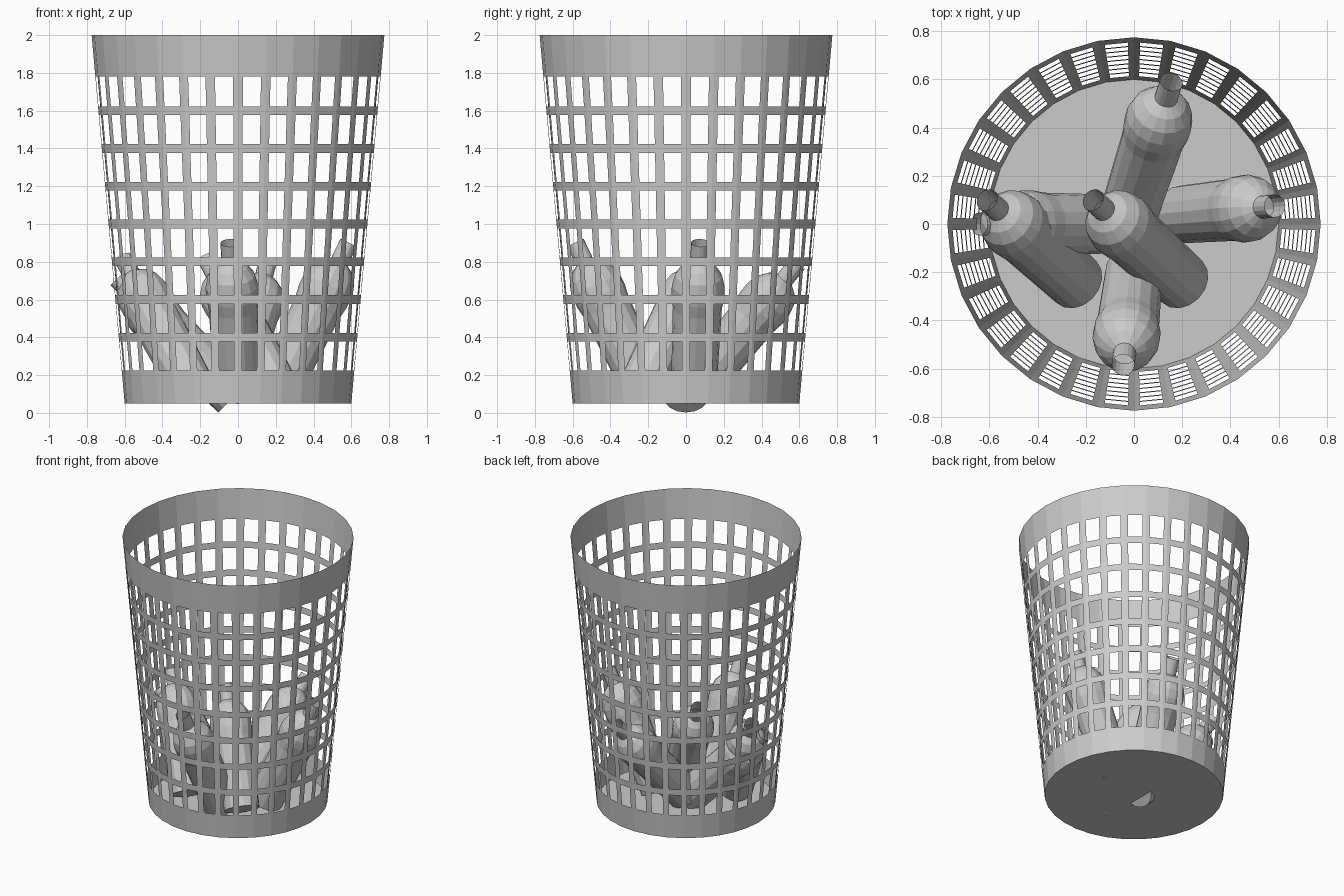
import bpy, bmesh, math
from mathutils import Vector

cube = bpy.data.objects.get("Cube")
if cube:
    bpy.data.objects.remove(cube, do_unlink=True)

grey = bpy.data.materials.new("plain_grey")
grey.use_nodes = True
colour = (0.6, 0.6, 0.6, 1)
grey.diffuse_color = colour
grey.node_tree.nodes["Principled BSDF"].inputs["Base Color"].default_value = colour


def finish(name, bm):
    bmesh.ops.remove_doubles(bm, verts=bm.verts, dist=0.0005)
    mesh = bpy.data.meshes.new(name)
    bm.to_mesh(mesh)
    bm.free()
    mesh.materials.append(grey)
    obj = bpy.data.objects.new(name, mesh)
    bpy.context.collection.objects.link(obj)
    return obj


SIDES = 32
FLOOR, RIM = 0.05, 2.0


def wall_point(side, fraction, z):
    """Point on the tapered wall, a fraction of the way across a flat side."""
    radius = 0.6 + 0.175 * (z - FLOOR) / (RIM - FLOOR)
    a, b = (Vector((math.cos(t), math.sin(t), 0)) * radius
            for t in (math.tau * side / SIDES, math.tau * (side + 1) / SIDES))
    return a.lerp(b, fraction) + Vector((0, 0, z))


# Basket wall: solid bands at the ends, a grid of openings between
levels = [FLOOR, 0.225]
for i in range(7):
    bar = 0.4 + 0.2 * i
    levels += [bar - 0.023, bar + 0.023]
levels += [1.782, RIM]
columns = [0, 0.175, 0.825, 1]
bm = bmesh.new()
for side in range(SIDES):
    for row in range(len(levels) - 1):
        for col in range(3):
            if row % 2 == 1 and col == 1:
                continue
            z0, z1 = levels[row], levels[row + 1]
            f0, f1 = columns[col], columns[col + 1]
            corners = [(f0, z0), (f1, z0), (f1, z1), (f0, z1)]
            bm.faces.new([bm.verts.new(wall_point(side, f, z)) for f, z in corners])
finish("basket_wall", bm)

# Basket floor
bm = bmesh.new()
bm.faces.new([bm.verts.new(wall_point(s, 0, FLOOR)) for s in reversed(range(SIDES))])
finish("basket_floor", bm)

# Bottle outline: radius, height; the neck is left open
OUTLINE = [(0.12, 0), (0.13, 0.5), (0.14, 0.57), (0.14, 0.63), (0.125, 0.69),
           (0.09, 0.74), (0.048, 0.77), (0.048, 0.88)]
BOTTLE_SIDES = 16


def bottle(name, base, neck):
    base, neck = Vector(base), Vector(neck)
    axis = neck - base
    stretch = axis.length / OUTLINE[-1][1]
    bm = bmesh.new()
    rings = []
    for radius, height in OUTLINE:
        rings.append([bm.verts.new((radius * math.cos(math.tau * i / BOTTLE_SIDES),
                                    radius * math.sin(math.tau * i / BOTTLE_SIDES),
                                    height * stretch)) for i in range(BOTTLE_SIDES)])
    for low, high in zip(rings, rings[1:]):
        for i in range(BOTTLE_SIDES):
            j = (i + 1) % BOTTLE_SIDES
            bm.faces.new((low[i], low[j], high[j], high[i]))
    bm.faces.new(list(reversed(rings[0])))
    obj = finish(name, bm)
    obj.rotation_mode = 'QUATERNION'
    obj.rotation_quaternion = Vector((0, 0, 1)).rotation_difference(axis)
    obj.location = base


# Bottles leaning against the basket
bottle("bottle_left", (0.2, 0.04, 0.1), (0.585, 0.075, 0.9))
bottle("bottle_front", (0, -0.2, 0.1), (-0.045, -0.585, 0.9))
bottle("bottle_back", (-0.02, 0.05, 0.13), (0.155, 0.59, 0.79))
bottle("bottle_right_low", (-0.02, 0, 0.087), (-0.642, 0, 0.71))
bottle("bottle_right_top", (-0.24, -0.24, 0.13), (-0.61, 0.1, 0.82))
bottle("bottle_middle", (0.2, -0.24, 0.13), (-0.17, 0.1, 0.82))
